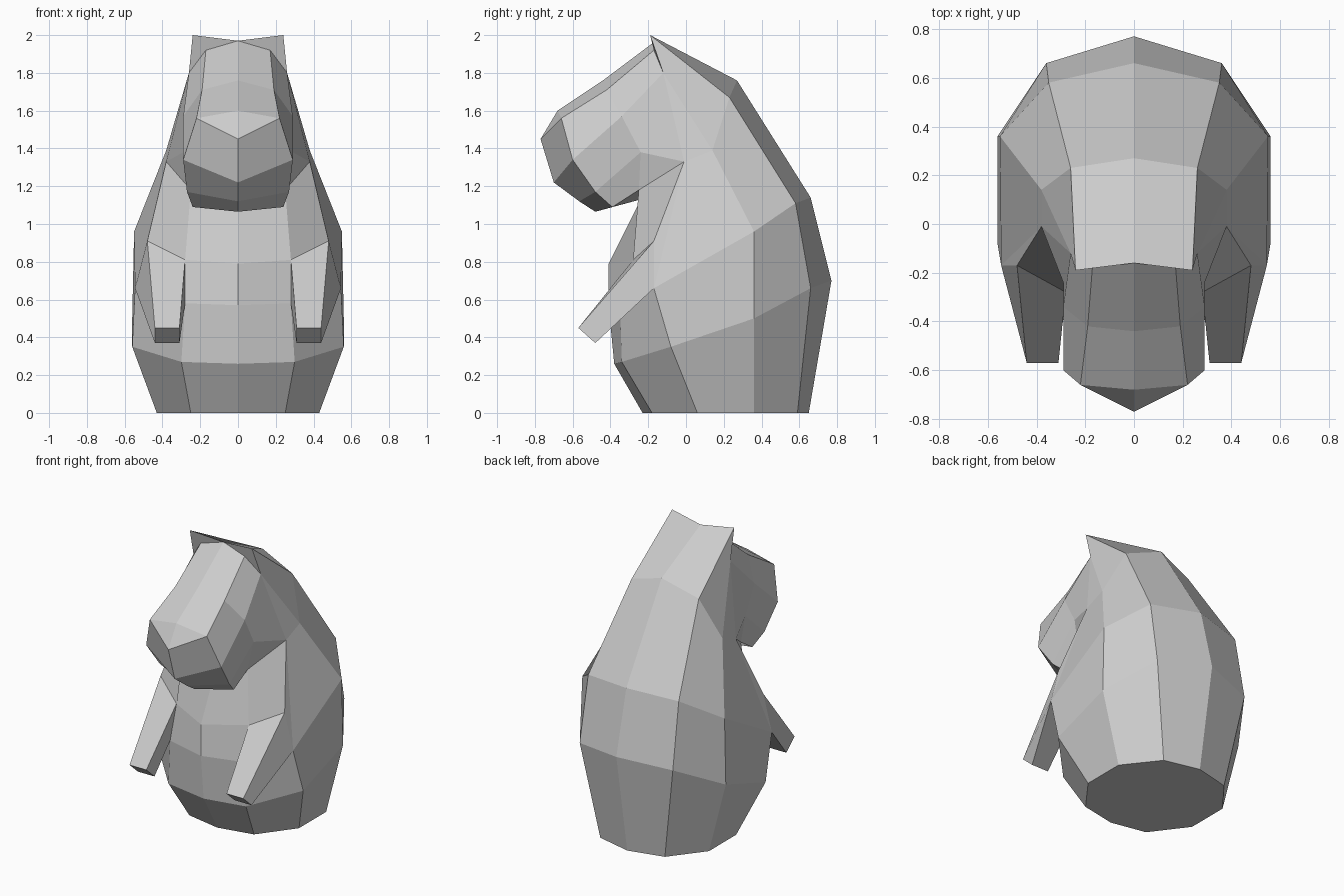
import bpy, bmesh

if "Cube" in bpy.data.objects:
    bpy.data.objects.remove(bpy.data.objects["Cube"])

bm = bmesh.new()


def face(*pts):
    """Add a face and its mirror image, dropping repeated corners."""
    pts = list(dict.fromkeys(pts))
    if len(pts) < 3:
        return
    for s in (1, -1):
        bm.faces.new([bm.verts.new((s * x, y, z)) for x, y, z in pts])


def loft(*rows, closed=False):
    """Skin consecutive rows of points."""
    for a, b in zip(rows, rows[1:]):
        n = len(a)
        for i in range(n if closed else n - 1):
            j = (i + 1) % n
            face(a[i], a[j], b[j], b[i])


# shared joints: shoulder, elbow, inner elbow, neck corner, throat
shoulder, elbow, inner = (.38, -.01, 1.33), (.48, -.17, .91), (.28, -.28, .81)
neck, jaw, throat = (.29, -.24, 1.38), (.25, -.25, 1.18), (0, -.24, 1.13)

# lower body: half rings running from the spine to the belly
base = [(0, .65, 0), (.25, .59, 0), (.43, .36, 0), (.43, .06, 0), (.25, -.18, 0), (0, -.23, 0)]
hips = [(0, .77, .70), (.36, .66, .66), (.56, .36, .50), (.56, -.08, .35), (.30, -.34, .27), (0, -.38, .26)]
waist = [(0, .66, 1.14), (.35, .58, 1.11), (.55, .36, .96), (.545, -.17, .66), (.28, -.35, .58), (0, -.41, .57)]
loft(base, hips, waist)
face(*base)

# hunched back rising to the two-pointed crest
nape = [(0, .27, 1.76), (.26, .23, 1.67), (.38, .14, 1.39)]
crest = [(0, -.16, 1.97), (.24, -.19, 2.0), (.26, -.12, 1.80)]
loft(waist[:3], nape, crest)

# chest
loft(waist[4:], [inner, (0, -.41, .79)], [jaw, throat])
face(shoulder, elbow, inner, jaw)

# flank and shoulder
face(shoulder, elbow, waist[3])
face(nape[2], shoulder, waist[3], waist[2])

# arms
hand = [(.44, -.57, .45), (.31, -.57, .45), (.31, -.48, .37), (.44, -.48, .37)]
loft([elbow, inner, waist[4], waist[3]], hand, closed=True)
face(*hand)

# head: strips running from the crown forward to the snout
brow = (.17, -.17, 1.92)
top = [crest[0], (0, -.44, 1.76), (0, -.68, 1.60)]
corner = [brow, (.19, -.42, 1.71), (.22, -.66, 1.56)]
cheek = [crest[2], (.29, -.34, 1.57), (.29, -.60, 1.34)]
lower = [shoulder, neck, (.27, -.48, 1.17)]
chin = [shoulder, jaw, (.24, -.39, 1.09)]
loft(top, corner, cheek, lower, chin)
face(crest[0], crest[1], crest[2], brow)
face(crest[2], shoulder, nape[2])

# snout front and underside
centre = [top[2], (0, -.77, 1.45), (0, -.70, 1.22), (0, -.565, 1.12), (0, -.48, 1.065)]
loft([r[2] for r in (top, corner, cheek, lower, chin)], centre)
face(chin[2], centre[4], throat, jaw)

# weld into one flat-shaded skin
bmesh.ops.remove_doubles(bm, verts=bm.verts, dist=.002)
bmesh.ops.recalc_face_normals(bm, faces=bm.faces)
mesh = bpy.data.meshes.new("hunched_animal_body")
bm.to_mesh(mesh)
bm.free()
bpy.context.collection.objects.link(bpy.data.objects.new("hunched_animal_body", mesh))
